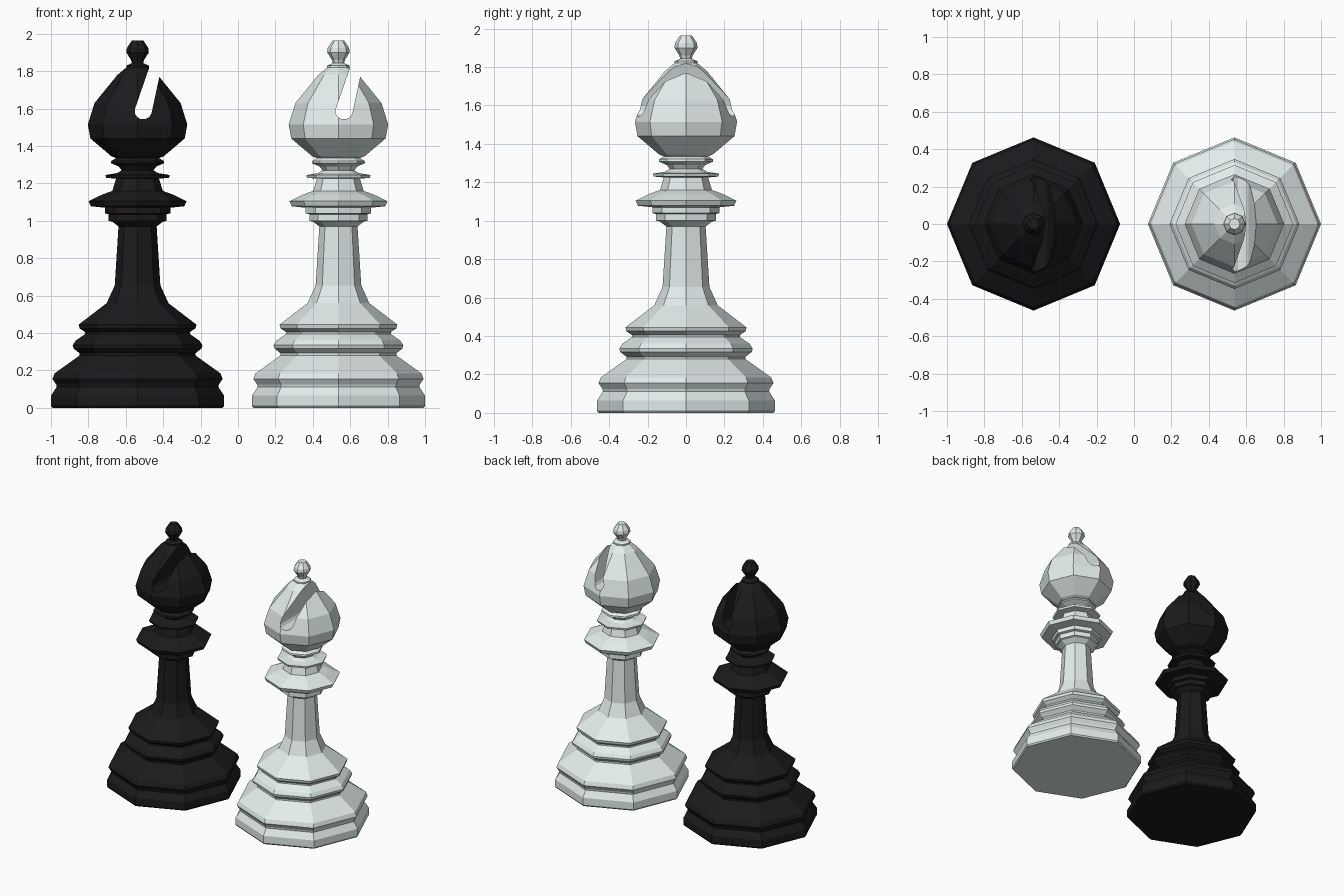
import bpy, bmesh
from math import cos, sin, pi, radians

if "Cube" in bpy.data.objects:
    bpy.data.objects.remove(bpy.data.objects["Cube"])

SIDES = 8

# Profiles as (radius, height)
BODY = [(.455, 0), (.463, .01), (.463, .065), (.432, .112), (.435, .125), (.455, .155), (.443, .185),
        (.31, .28), (.31, .292), (.343, .318), (.347, .335), (.33, .36), (.28, .395), (.28, .405),
        (.31, .425), (.315, .445), (.285, .468), (.165, .56), (.122, .655), (.102, .97), (.135, .995),
        (.155, 1.0), (.155, 1.035), (.175, 1.04), (.175, 1.07), (.25, 1.078), (.262, 1.105),
        (.19, 1.14), (.135, 1.16), (.115, 1.225), (.168, 1.23), (.172, 1.245), (.11, 1.255),
        (.085, 1.27), (.1, 1.29), (.142, 1.308), (.14, 1.32), (.115, 1.335)]
HEAD = [(.115, 1.335), (.14, 1.345), (.252, 1.44), (.266, 1.515), (.23, 1.63), (.108, 1.78),
        (.06, 1.82), (.06, 1.83), (.03, 1.843), (.035, 1.86), (.06, 1.9), (.057, 1.925), (.03, 1.965)]


def make_object(name, bm, mat=None):
    bmesh.ops.recalc_face_normals(bm, faces=bm.faces)
    mesh = bpy.data.meshes.new(name)
    bm.to_mesh(mesh)
    bm.free()
    if mat:
        mesh.materials.append(mat)
    obj = bpy.data.objects.new(name, mesh)
    bpy.context.collection.objects.link(obj)
    return obj


def skin(rings):
    """Closed solid through a stack of equal rings."""
    bm = bmesh.new()
    loops = [[bm.verts.new(p) for p in ring] for ring in rings]
    n = len(loops[0])
    for a, b in zip(loops, loops[1:]):
        for i in range(n):
            j = (i + 1) % n
            bm.faces.new((a[i], a[j], b[j], b[i]))
    bm.faces.new(loops[0][::-1])
    bm.faces.new(loops[-1])
    return bm


def lathe(profile):
    angles = [2 * pi * i / SIDES for i in range(SIDES)]
    return skin([[(r * cos(a), r * sin(a), z) for a in angles] for r, z in profile])


def material(name, color):
    mat = bpy.data.materials.new(name)
    mat.diffuse_color = color
    mat.use_nodes = True
    mat.node_tree.nodes["Principled BSDF"].inputs["Base Color"].default_value = mat.diffuse_color
    return mat


# Slanted slot cutter: rounded bottom, slightly narrower towards the top
arc = [radians(165 + 30 * k) for k in range(7)]
slot = [(.030 + .046 * cos(a), 1.585 + .043 * sin(a)) for a in arc]
slot += [(.155, 1.95), (.107, 1.95)]
cutter = make_object("slot_cutter", skin([[(x, y, z) for x, z in slot] for y in (-.5, .5)]))
cutter.hide_render = True
cutter.hide_set(True)

# The finial must stay whole, so the cutter only spans the slot above the head's right shoulder
for side, x, color in (("dark", -.537, (.012, .01, .012, 1)), ("light", .537, (.76, .85, .84, 1))):
    mat = material(side + "_finish", color)
    body = make_object(side + "_body", lathe(BODY), mat)
    head = make_object(side + "_head", lathe(HEAD), mat)
    # Cut the slot while the head is still on the centre axis, then place it
    mod = head.modifiers.new("slot", 'BOOLEAN')
    mod.operation, mod.solver, mod.object = 'DIFFERENCE', 'EXACT', cutter
    graph = bpy.context.evaluated_depsgraph_get()
    head.data = bpy.data.meshes.new_from_object(head.evaluated_get(graph))
    head.modifiers.clear()
    body.location.x = head.location.x = x

bpy.data.objects.remove(cutter)
